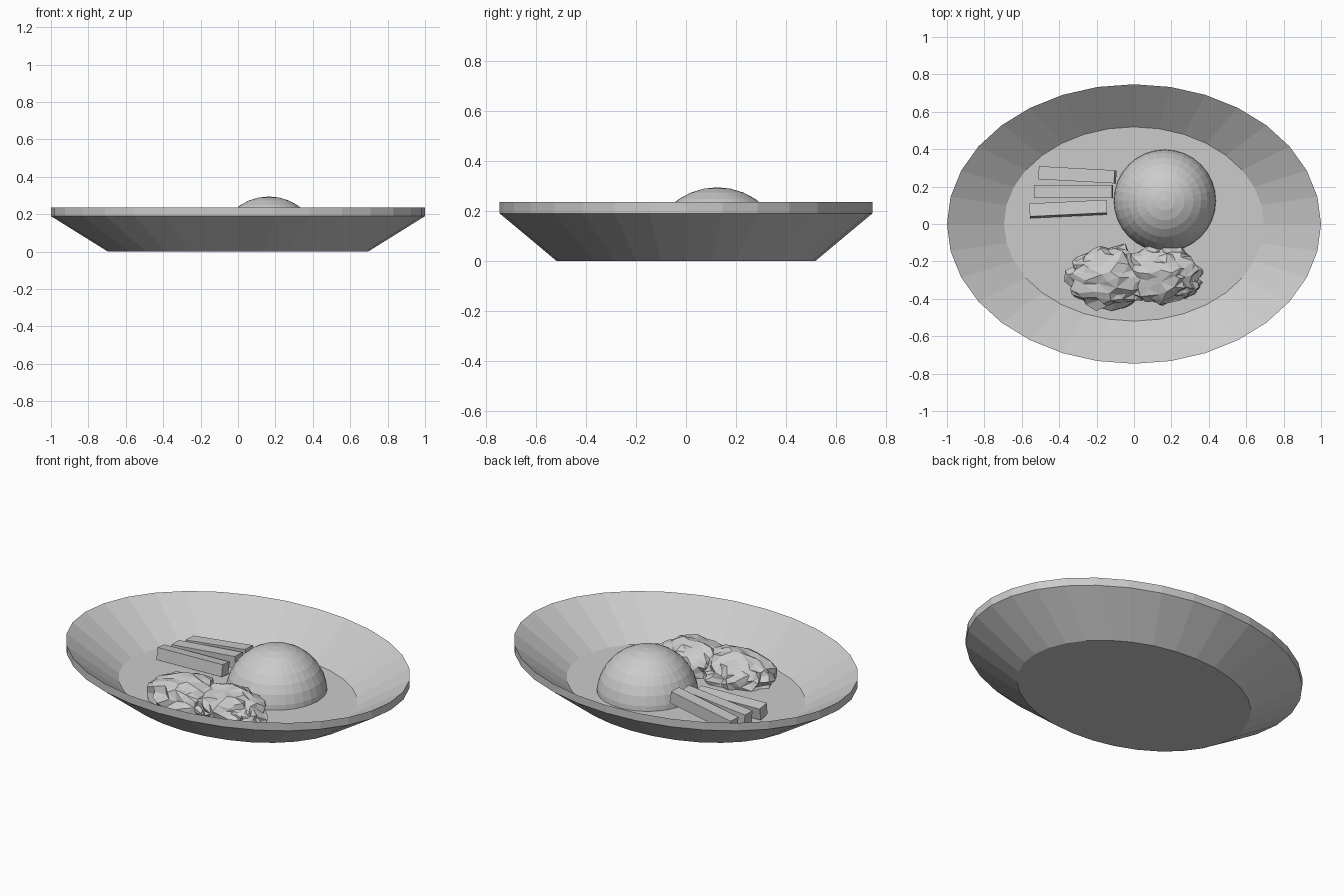
import bpy
import bmesh
import math
from mathutils import Vector, Matrix, noise

if "Cube" in bpy.data.objects:
    bpy.data.objects.remove(bpy.data.objects["Cube"], do_unlink=True)

GREY = (0.6, 0.6, 0.6, 1.0)
grey = bpy.data.materials.new("plain grey")
grey.use_nodes = True
grey.diffuse_color = GREY
grey.node_tree.nodes["Principled BSDF"].inputs["Base Color"].default_value = GREY


def finish(bm, name):
    """Turn a bmesh into a flat shaded object."""
    bmesh.ops.recalc_face_normals(bm, faces=bm.faces)
    mesh = bpy.data.meshes.new(name)
    bm.to_mesh(mesh)
    bm.free()
    mesh.materials.append(grey)
    obj = bpy.data.objects.new(name, mesh)
    bpy.context.collection.objects.link(obj)
    return obj


def cut_below(bm, height):
    """Remove everything under a height and close the bottom."""
    cut = bmesh.ops.bisect_plane(
        bm, geom=bm.verts[:] + bm.edges[:] + bm.faces[:], dist=1e-5,
        plane_co=(0, 0, height), plane_no=(0, 0, 1), clear_inner=True)
    edges = [e for e in cut["geom_cut"] if isinstance(e, bmesh.types.BMEdge)]
    bmesh.ops.holes_fill(bm, edges=edges, sides=0)


def dish():
    """Oval dish: a radius and height profile swept round, with capped ends."""
    bm = bmesh.new()
    sides = 32
    profile = [(0.695, 0.0), (1.0, 0.19), (1.0, 0.237), (0.695, 0.045)]
    rings = []
    for r, z in profile:
        angles = [2 * math.pi * i / sides for i in range(sides)]
        rings.append([bm.verts.new((r * math.cos(a), 0.747 * r * math.sin(a), z))
                      for a in angles])
    for low, high in zip(rings, rings[1:]):
        for i in range(sides):
            j = (i + 1) % sides
            bm.faces.new((low[i], low[j], high[j], high[i]))
    bm.faces.new(rings[0])
    bm.faces.new(rings[-1])
    finish(bm, "dish")


def stick(name, start, end, roll):
    """Square bar from one end point to the other."""
    start, end = Vector(start), Vector(end)
    along = end - start
    turn = along.to_track_quat('X', 'Z').to_matrix().to_4x4()
    bm = bmesh.new()
    bmesh.ops.create_cube(bm, size=1.0, matrix=(
        Matrix.Translation((start + end) / 2) @ turn
        @ Matrix.Rotation(math.radians(roll), 4, 'X')
        @ Matrix.Diagonal((along.length, 0.07, 0.07, 1))))
    finish(bm, name)


def crumpled_leaf(name, centre, size, seed):
    """Dome with pleats fanning out from its top and a ragged edge."""
    bm = bmesh.new()
    bmesh.ops.create_icosphere(bm, subdivisions=4, radius=1.0)
    offset = Vector((seed * 7.3, seed * 3.1, seed * 5.7))
    for v in bm.verts:
        p = v.co.copy()
        angle = math.atan2(p.y, p.x)
        flat = math.hypot(p.x, p.y)
        pleat = abs(math.sin(5 * angle + 2.5 * noise.noise(p * 2 + offset)))
        lump = 0.13 * noise.noise(p * 2.6 + offset) + 0.07 * noise.noise(p * 6 + offset)
        p *= 1.06 - 0.14 * flat * pleat + lump
        v.co = Vector((p.x * size[0], p.y * size[1], p.z * size[2])) + Vector(centre)
    cut_below(bm, 0.04)
    # Thin the mesh into larger uneven facets
    thin = finish(bm, name).modifiers.new("uneven facets", 'DECIMATE')
    thin.ratio = 0.3


dish()

# Half ball resting in the dish
ball = bmesh.new()
bmesh.ops.create_uvsphere(ball, u_segments=32, v_segments=16, radius=0.275,
                          matrix=Matrix.Translation((0.165, 0.125, 0.02)))
cut_below(ball, 0.02)
finish(ball, "ball")

# Three sticks leaning towards the ball
stick("back_stick", (-0.505, 0.274, 0.075), (-0.10, 0.252, 0.135), 0)
stick("middle_stick", (-0.53, 0.174, 0.08), (-0.115, 0.174, 0.12), 0)
stick("front_stick", (-0.558, 0.07, 0.09), (-0.145, 0.09, 0.09), -8)

# Crumpled leaves in front of the ball
crumpled_leaf("left_leaf", (-0.13, -0.285, 0.07), (0.235, 0.165, 0.125), 1)
crumpled_leaf("right_leaf", (0.14, -0.27, 0.07), (0.215, 0.155, 0.125), 2)
crumpled_leaf("low_leaf", (0.23, -0.315, 0.07), (0.125, 0.085, 0.07), 3)
